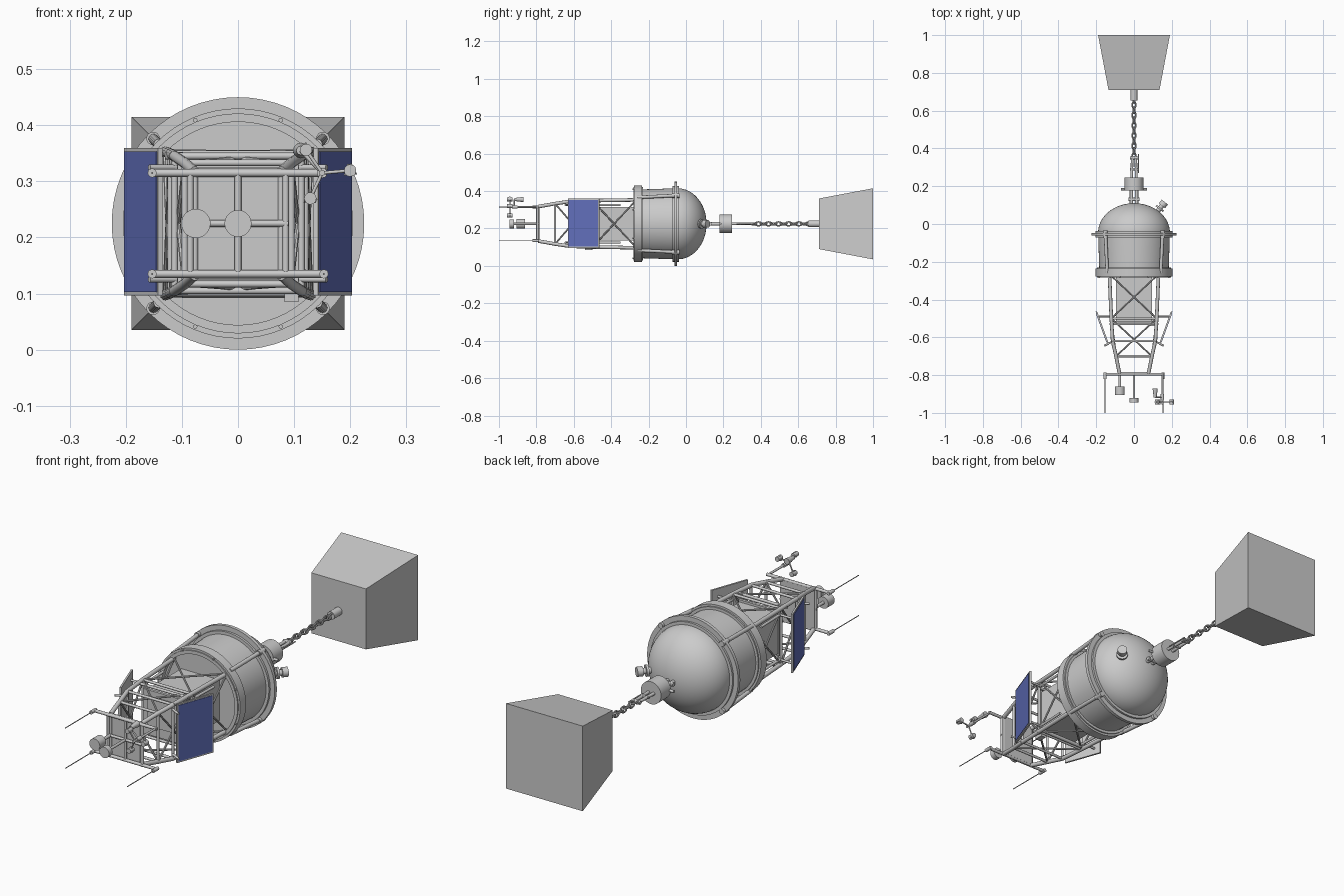
import bpy, bmesh, math
from mathutils import Vector, Matrix

if "Cube" in bpy.data.objects:
    bpy.data.objects.remove(bpy.data.objects["Cube"])

ZC = 0.225  # height of the long axis


def V(x, y, z):
    """Point given relative to the long axis."""
    return Vector((x, y, ZC + z))


def finish(name, bm, mat=None, smooth=True):
    bmesh.ops.recalc_face_normals(bm, faces=bm.faces)
    me = bpy.data.meshes.new(name)
    bm.to_mesh(me)
    bm.free()
    ob = bpy.data.objects.new(name, me)
    bpy.context.collection.objects.link(ob)
    if mat:
        me.materials.append(mat)
    if smooth:
        bpy.ops.object.select_all(action='DESELECT')
        ob.select_set(True)
        bpy.context.view_layer.objects.active = ob
        bpy.ops.object.shade_smooth_by_angle(angle=math.radians(35))
    return ob


def tube(bm, a, b, r, r2=None, n=12):
    d = b - a
    m = Matrix.Translation((a + b) / 2) @ d.to_track_quat('Z', 'Y').to_matrix().to_4x4()
    bmesh.ops.create_cone(bm, cap_ends=True, segments=n, radius1=r,
                          radius2=r if r2 is None else r2, depth=d.length, matrix=m)


def tubes(name, items, n=12):
    bm = bmesh.new()
    for a, b, r in items:
        tube(bm, a, b, r, n=n)
    return finish(name, bm)


def lathe(name, profile, n=64, closed=False):
    """Revolve (radius, y) points round the long axis."""
    bm = bmesh.new()
    vs = [bm.verts.new(V(r, y, 0)) for r, y in profile]
    pairs = list(zip(vs, vs[1:])) + ([(vs[-1], vs[0])] if closed else [])
    edges = [bm.edges.new(p) for p in pairs]
    bmesh.ops.spin(bm, geom=vs + edges, cent=V(0, 0, 0), axis=(0, 1, 0),
                   angle=2 * math.pi, steps=n)
    bmesh.ops.remove_doubles(bm, verts=bm.verts, dist=1e-5)
    return finish(name, bm)


def ring(name, r0, r1, y0, y1):
    return lathe(name, [(r0, y0), (r1, y0), (r1, y1), (r0, y1)], closed=True)


def box(name, c, size, rot=0, mat=None):
    bm = bmesh.new()
    bmesh.ops.create_cube(bm, size=1, matrix=Matrix.Translation(c) @ Matrix.Rotation(rot, 4, 'Z')
                          @ Matrix.Diagonal((*size, 1)))
    return finish(name, bm, mat, smooth=False)


# anchor block: square frustum
bm = bmesh.new()
bmesh.ops.create_cone(bm, cap_ends=True, segments=4, radius1=0.135 * math.sqrt(2),
                      radius2=0.19 * math.sqrt(2), depth=0.29,
                      matrix=Matrix.Translation(V(0, 0.855, 0)) @ Matrix.Rotation(-math.pi / 2, 4, 'X')
                      @ Matrix.Rotation(math.pi / 4, 4, 'Z'))
finish("anchor_block", bm, smooth=False)
tubes("anchor_eye", [(V(0, 0.655, 0), V(0, 0.715, 0), 0.018)], 24)

# chain of oval links, each turned a quarter round the axis
bm = bmesh.new()
for k in range(12):
    y, tw = 0.36 + 0.027 * k, math.pi / 2 * (k % 2) + 0.4
    rings = []
    for i in range(20):
        t = 2 * math.pi * i / 20
        c = Vector((0.011 * math.cos(t), 0.018 * math.sin(t), 0))
        nrm = Vector((math.cos(t), math.sin(t), 0))
        rings.append([bm.verts.new(V(0, y, 0) + Matrix.Rotation(tw, 3, 'Y') @
                      (c + 0.0042 * (nrm * math.cos(u) + Vector((0, 0, math.sin(u))))))
                      for u in [2 * math.pi * j / 8 for j in range(8)]])
    for i in range(20):
        p, q = rings[i], rings[(i + 1) % 20]
        for j in range(8):
            bm.faces.new((p[j], p[(j + 1) % 8], q[(j + 1) % 8], q[j]))
finish("mooring_chain", bm)
tubes("chain_shackle", [(V(s * 0.013, 0.24, 0), V(s * 0.009, 0.36, 0), 0.007) for s in (-1, 1)]
      + [(V(-0.02, 0.35, 0), V(0.02, 0.35, 0), 0.008), (V(-0.02, 0.29, 0), V(0.02, 0.29, 0), 0.006),
         (V(0.024, 0.27, 0), V(0.024, 0.37, 0), 0.003)])

# counterweight below the hull
lathe("counterweight", [(0, 0.178), (0.05, 0.178), (0.05, 0.247), (0, 0.247)], 40)
tubes("counterweight_hanger", [(V(s * 0.014, 0.095, 0), V(s * 0.014, 0.185, 0), 0.009) for s in (-1, 1)]
      + [(V(-0.03, 0.13, 0), V(0.03, 0.13, 0), 0.009), (V(-0.07, 0.184, 0), V(0.07, 0.184, 0), 0.006)])

# hull: flat disc, drum wall and dome
dome = [(0.19 * math.cos(t), -0.045 + 0.155 * math.sin(t))
        for t in [math.pi / 2 * i / 16 for i in range(17)]]
dome[-1] = (0, 0.11)
lathe("hull", [(0, -0.262), (0.183, -0.262), (0.19, -0.05)] + dome)
ring("hull_flange", 0.18, 0.225, -0.062, -0.047)
ring("flange_clamp", 0.18, 0.203, -0.072, -0.038)
ring("collar_band", 0.181, 0.205, -0.277, -0.236)
ring("collar_lip", 0.181, 0.196, -0.282, -0.23)

# struts tying the collar to the flange, and bolts on the collar
struts, bolts = [], []
for k in range(8):
    a = math.pi / 4 * (k + 0.5)
    bolts.append((V(0.199 * math.cos(a), -0.287, 0.199 * math.sin(a)),
                  V(0.199 * math.cos(a), -0.27, 0.199 * math.sin(a)), 0.004))
for k in range(4):
    a = math.pi / 4 + math.pi / 2 * k
    c, s = math.cos(a), math.sin(a)
    struts += [(V(0.2 * c, -0.26, 0.2 * s), V(0.214 * c, -0.055, 0.214 * s), 0.009),
               (V(0.214 * c, -0.075, 0.214 * s), V(0.214 * c, -0.035, 0.214 * s), 0.012)]
tubes("hull_struts", struts, 16)
tubes("collar_bolts", bolts, 8)

# valve on the side of the dome
d = Vector((0.62, 0.78, 0))
p = V(0.115, 0.055, 0)
tubes("dome_valve", [(p, p + d * 0.065, 0.013), (p + d * 0.03, p + d * 0.04, 0.025),
                     (p + d * 0.053, p + d * 0.078, 0.021)], 20)

# instrument case inside the tower
box("instrument_case", V(0, -0.39, 0), (0.19, 0.25, 0.18))
box("case_lid", V(0, -0.52, 0), (0.2, 0.012, 0.2))
box("case_panel", V(0, -0.53, 0.01), (0.15, 0.012, 0.13))

# tower: levels as (y, half width x, half height z)
L = [(-0.265, 0.13, 0.128), (-0.50, 0.12, 0.124), (-0.62, 0.113, 0.12), (-0.70, 0.095, 0.108), (-0.79, 0.077, 0.092)]
CORNERS = [(1, 1), (-1, 1), (-1, -1), (1, -1)]


def corner(level, k):
    y, hx, hz = L[level]
    return V(CORNERS[k % 4][0] * hx, y, CORNERS[k % 4][1] * hz)


legs, hoops, braces = [], [], []
for k in range(4):
    for i in range(len(L) - 1):
        legs.append((corner(i, k), corner(i + 1, k), 0.0095))
    for i in (1, 2, 3, 4):
        hoops.append((corner(i, k), corner(i, k + 1), 0.006))
    for i, j in ((0, 1), (1, 3)):
        braces += [(corner(i, k), corner(j, k + 1), 0.0045), (corner(i, k + 1), corner(j, k), 0.0045)]
tubes("tower_legs", legs)
tubes("tower_hoops", hoops)
tubes("tower_braces", braces, 8)

# end frame with outrigger bars and backing plate
tubes("end_frame", [(V(-0.157, -0.795, z), V(0.157, -0.795, z), 0.007) for z in (0.09, -0.09)]
      + [(V(x, -0.795, -0.09), V(x, -0.795, 0.09), 0.006) for x in (-0.085, 0, 0.085)]
      + [(V(-0.09, -0.795, 0), V(0.09, -0.795, 0), 0.006)])
box("end_plate", V(0, -0.786, 0), (0.155, 0.004, 0.18))

# whip antennas on three outrigger ends
whips = []
for x, z in ((-1, 1), (-1, -1), (1, -1)):
    a = V(x * 0.153, -0.785, z * 0.09)
    whips += [(a, a + Vector((0, -0.035, 0)), 0.008), (a, a + Vector((0, -0.215, 0)), 0.002)]
tubes("whip_antennas", whips)

# signal lamps
tubes("signal_lamps", [(V(-0.075, -0.86, 0), V(-0.075, -0.905, 0), 0.026), (V(0, -0.92, 0), V(0, -0.945, 0), 0.024),
                       (V(-0.075, -0.79, 0), V(-0.075, -0.87, 0), 0.007), (V(0, -0.79, 0), V(0, -0.93, 0), 0.006)], 28)

# wind gauge: mast, three arms with cups, and vane
bm = bmesh.new()
tube(bm, V(0.15, -0.79, 0.09), V(0.15, -0.955, 0.09), 0.005)
tube(bm, V(0.15, -0.90, 0.09), V(0.15, -0.93, 0.09), 0.009)
for a in (5, 125, 245):
    a = math.radians(a)
    o = Vector((math.cos(a), 0, math.sin(a)))
    t = Vector((-o.z, 0, o.x))
    c = V(0.15, -0.942, 0.09) + o * 0.05
    tube(bm, V(0.15, -0.942, 0.09), c, 0.003)
    tube(bm, c + Vector((0, 0.014, 0)), c - Vector((0, 0.014, 0)), 0.011)
    tube(bm, c - t * 0.008, c + t * 0.012, 0.012, 0.004)
tube(bm, V(0.15, -0.918, 0.09), V(0.112, -0.918, 0.13), 0.0035)
tube(bm, V(0.112, -0.918, 0.13), V(0.112, -0.87, 0.13), 0.008, 0.014)
finish("wind_gauge", bm)

# tilted solar panels, one each side
blue = bpy.data.materials.new("solar_blue")
blue.diffuse_color = (0.12, 0.16, 0.5, 1)
blue.use_nodes = True
blue.node_tree.nodes["Principled BSDF"].inputs["Base Color"].default_value = blue.diffuse_color
ang = math.atan2(0.06, 0.165)
for s, side in ((1, "right"), (-1, "left")):
    c = V(s * 0.169, -0.547, 0.003)
    n = Vector((s * math.cos(ang), -math.sin(ang), 0))
    box("solar_frame_" + side, c, (0.008, 0.178, 0.263), -s * ang)
    box("solar_cells_" + side, c + n * 0.004, (0.004, 0.166, 0.25), -s * ang, blue)
    # brackets from the tower legs to the panel
    items = []
    for z in (-0.1, 0.1):
        items += [(V(s * 0.11, -0.62, z), V(s * 0.158, -0.645, z), 0.005),
                  (V(s * 0.12, -0.49, z), V(s * 0.185, -0.49, z), 0.005),
                  (V(s * 0.125, -0.35, z), V(s * 0.12, -0.5, z), 0.006)]
    tubes("panel_brackets_" + side, items)

# cable pipes and small sensor boxes under and over the tower
tubes("cross_pipes", [(V(-0.1, -0.48, -0.125), V(0.1, -0.48, -0.125), 0.008),
                      (V(-0.13, -0.53, 0.12), V(0.13, -0.53, 0.12), 0.006)])
box("sensor_box", V(0.095, -0.52, -0.13), (0.025, 0.04, 0.02))
